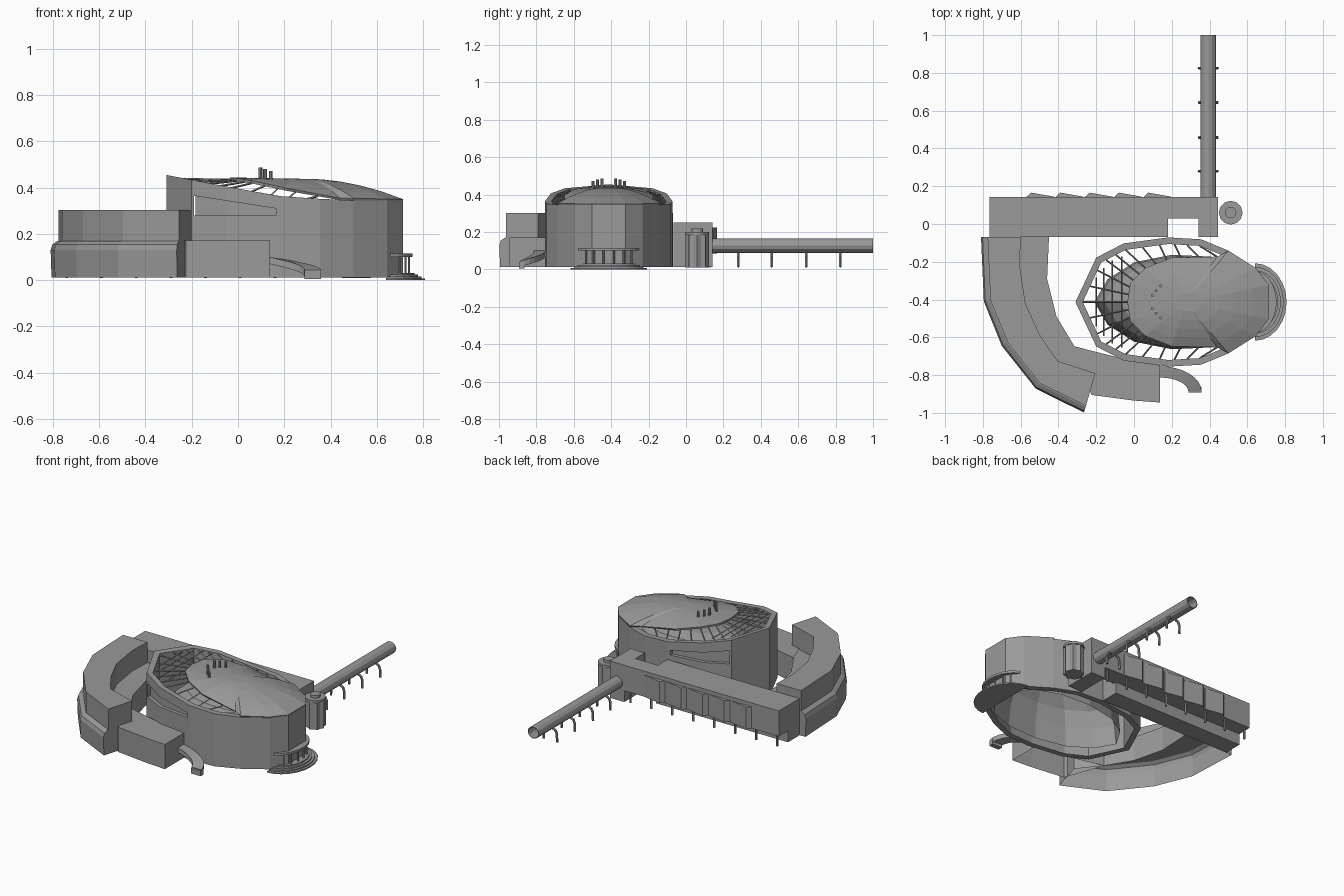
import bpy, bmesh, math
from mathutils import Vector

if "Cube" in bpy.data.objects:
    bpy.data.objects.remove(bpy.data.objects["Cube"])

grey = bpy.data.materials.new("concrete_grey")
grey.use_nodes = True
grey.diffuse_color = (0.32, 0.32, 0.32, 1)
grey.node_tree.nodes["Principled BSDF"].inputs["Base Color"].default_value = (0.32, 0.32, 0.32, 1)


def finish(name, bm):
    bmesh.ops.recalc_face_normals(bm, faces=bm.faces[:])
    mesh = bpy.data.meshes.new(name)
    bm.to_mesh(mesh)
    bm.free()
    mesh.materials.append(grey)
    obj = bpy.data.objects.new(name, mesh)
    bpy.context.collection.objects.link(obj)
    return obj


def loft(name, rings, bottom=True, top=True, wrap=False, closed=True):
    """Skin a list of equal-length point rings."""
    bm = bmesh.new()
    rows = [[bm.verts.new(p) for p in ring] for ring in rings]
    pairs = list(zip(rows, rows[1:] + rows[:1])) if wrap else list(zip(rows, rows[1:]))
    n = len(rows[0])
    for a, b in pairs:
        for i in range(n if closed else n - 1):
            j = (i + 1) % n
            bm.faces.new((a[i], a[j], b[j], b[i]))
    if not wrap and closed:
        if bottom:
            bm.faces.new(rows[0])
        if top:
            bm.faces.new(rows[-1])
    return finish(name, bm)


def flat(poly, z):
    return [(x, y, z) for x, y in poly]


def prism(name, poly, z0, z1, bottom=True):
    return loft(name, [flat(poly, z0), flat(poly, z1)], bottom=bottom)


def box(name, x0, x1, y0, y1, z0, z1):
    return prism(name, [(x0, y0), (x1, y0), (x1, y1), (x0, y1)], z0, z1)


def poles(name, segments, r, sides=6):
    """Thin rods between point pairs, in one mesh."""
    bm = bmesh.new()
    for p, q in segments:
        p, q = Vector(p), Vector(q)
        m = (q - p).to_track_quat('Z', 'Y').to_matrix().to_4x4()
        m.translation = (p + q) / 2
        bmesh.ops.create_cone(bm, cap_ends=True, segments=sides, radius1=r, radius2=r,
                              depth=(q - p).length, matrix=m)
    return finish(name, bm)


def inset(poly, d):
    """Mitred inward offset of a counter-clockwise polygon."""
    out = []
    for i, p in enumerate(poly):
        a, b, c = (Vector(v) for v in (poly[i - 1], p, poly[(i + 1) % len(poly)]))
        u, v = (b - a).normalized(), (c - b).normalized()
        nu, nv = Vector((-u.y, u.x)), Vector((-v.y, v.x))
        out.append(tuple(b + (nu + nv) * d / (1 + nu.dot(nv))))
    return out


def interp(x, table):
    for (x0, z0), (x1, z1) in zip(table, table[1:]):
        if x <= x1:
            return z0 + (z1 - z0) * (max(x, x0) - x0) / (x1 - x0)
    return table[-1][1]


def ellipse(cx, cy, rx, ry, n, a0=0.0, a1=360.0):
    step = (a1 - a0) / (n if a1 - a0 == 360 else n - 1)
    return [(cx + rx * math.cos(math.radians(a0 + i * step)),
             cy + ry * math.sin(math.radians(a0 + i * step))) for i in range(n)]


# ---- hall: oval drum, symmetric about its long axis ----
CY = -0.413
wall_half = [(-.31, 0), (-.2, .235), (-.055, .31), (.18, .342), (.355, .332), (.5, .272), (.645, .18), (.714, .09)]
roof_half = [(-.035, 0), (-.02, .1), (.06, .18), (.2, .235), (.44, .24), (.5, .272), (.645, .18), (.714, .09)]
core_half = [(-.21, 0), (-.14, .12), (0, .21), (.2, .25), (.41, .24), (.57, .18), (.66, .08)]
WALL_Z = [(-.31, .455), (.16, .365), (.45, .345), (.71, .345)]
EDGE_Z = [(-.035, .445), (.06, .43), (.2, .4), (.44, .355), (.71, .35)]


def full(half):
    return [(x, CY - d) for x, d in half] + [(x, CY + d) for x, d in reversed(half) if d]


outer = full(wall_half)
inner = inset(outer, .035)


def rim(poly):
    return [(x, y, interp(x, WALL_Z)) for x, y in poly]


drum = loft("hall_wall", [flat(outer, .012), rim(outer), rim(inner), flat(inner, .012)], wrap=True)

# wedge windows cut in both long sides, with glazing set back
for side in (-1, 1):
    wedge = [(-.19, .28), (.165, .28), (.165, .31), (-.19, .365)]
    cutter = loft("window_cutter", [[(x, CY + side * d, z) for x, z in wedge] for d in (.15, .45)])
    mod = drum.modifiers.new("window", 'BOOLEAN')
    mod.operation, mod.object, mod.solver = 'DIFFERENCE', cutter, 'EXACT'
    bpy.context.view_layer.objects.active = drum
    bpy.ops.object.modifier_apply(modifier=mod.name)
    bpy.data.objects.remove(cutter)
glass = inset(outer, .022)
for name, idx in (("right_window_glass", range(1, 5)), ("left_window_glass", range(-4, 0))):
    strip = [glass[i] for i in idx]
    loft(name, [flat(strip, .27), [(x, y, interp(x, WALL_Z) - .03) for x, y in strip]], closed=False)

# inner auditorium shell, open below
core = full(core_half)
loft("auditorium_shell",
     [[(.25 + (x - .25) * s, CY + (y - CY) * s, z) for x, y in core]
      for s, z in ((1, .015), (.97, .14), (.88, .24), (.7, .31), (.4, .33))], bottom=False)

# shallow domed roof
roof = full(roof_half)


def roof_point(x, y, s):
    e = interp(x, EDGE_Z)
    return (.27 + (x - .27) * s, CY + (y - CY) * s, e + (.44 - e) * (1 - s ** 2))


dome = loft("roof_dome", [[roof_point(x, y, s) for x, y in roof] for s in (1, .8, .6, .4, .2)], bottom=False)
dome.modifiers.new("thickness", 'SOLIDIFY').thickness = .012

# rafters between rim and dome, and straight purlins across the blunt end
rim_in = rim(inner)


def rafter(t, side):
    i = min(int(t), 6)
    k = (i, i + 1) if side < 0 else ((-i) % len(outer), -i - 1)
    a = Vector(rim_in[k[0]]).lerp(Vector(rim_in[k[1]]), t - i)
    b = Vector(roof_point(*roof[k[0]], 1)).lerp(Vector(roof_point(*roof[k[1]], 1)), t - i)
    drop = Vector((0, 0, .01))
    return a - drop, b - drop


poles("roof_rafters", [rafter(n * .4, side) for side in (-1, 1) for n in range(11)], .0045, 4)
poles("roof_purlins", [((x, CY - d, z), (x, CY + d, z)) for x, d, z in
                       ((-.2, .13, .427), (-.16, .18, .425), (-.115, .22, .42), (-.065, .24, .41))], .003, 4)
poles("roof_vents", [((x, CY + s * d, .42), (x, CY + s * d, z))
                     for x, d, z in ((.142, .085, .473), (.117, .06, .48), (.097, .035, .487)) for s in (-1, 1)],
      .008, 8)

# entrance: curved steps, canopy and columns
for i in range(4):
    r = 1 - .09 * i
    prism(f"entrance_step_{i + 1}", ellipse(.64, CY, .168 * r, .205 * r, 13, -90, 90), .008 * i, .008 * (i + 1))
prism("entrance_canopy", ellipse(.635, CY, .12, .165, 13, -90, 90), .1, .115)
poles("entrance_columns", [((x, y, .03), (x, y, .102)) for x, y in ellipse(.635, CY, .105, .15, 8, -75, 75)], .005)

# ---- curved wing, open below: rounded lower storey and narrower upper storey ----
arc = [(-.81, -.07), (-.795, -.41), (-.7, -.645), (-.52, -.872), (-.265, -.998)]
back = [(-.205, -.79), (-.315, -.648), (-.41, -.49), (-.46, -.29), (-.45, -.07)]


def stepped(d):
    moved = inset(arc + back, d)[:len(arc)]
    moved[0] = (arc[0][0] + d, arc[0][1])
    moved[-1] = (arc[-1][0] + d * .3, arc[-1][1] + d)
    return moved


loft("wing_lower_storey", [flat(stepped(d) + back, z)
                           for d, z in ((.004, .012), (0, .13), (.008, .155), (.03, .17))], bottom=False)
crease = [(-.205, -.79), (-.405, -.725), (-.5, -.585), (-.575, -.42), (-.605, -.22), (-.6, -.07)]
prism("wing_upper_storey", stepped(.035) + crease, .165, .303)
prism("front_low_block", [(-.315, -.648), (-.225, -.905), (0, -.935), (.138, -.945), (.138, -.748), (0, -.728)],
      .012, .172, bottom=False)

# curved ramp coming down from the low block
rows = []
for n in range(9):
    a = math.radians(90 - 90 * n / 8)
    top = .1 - .055 * n / 8
    ring = []
    for rx, ry, z in ((.22, .135, top), (.15, .075, top), (.15, .075, top - .03), (.22, .135, top - .03)):
        ring.append((.138 + rx * math.cos(a), -.888 + ry * math.sin(a), z))
    rows.append(ring)
loft("curved_ramp", rows)
box("ramp_foot", .288, .358, -.893, -.863, .005, .04)

# ---- straight rear bar, upper storey overhanging a row of columns ----
box("bar_upper_storey", -.765, .18, -.068, .143, .085, .25)
box("bar_lower_storey", -.765, .18, -.068, .05, .012, .09)
box("bar_link", .18, .345, .03, .143, .085, .25)
box("bar_end_block", .342, .445, -.068, .143, .012, .25)
for i in range(5):
    x = -.575 + .155 * i
    prism(f"sawtooth_bay_{i + 1}", [(x, .138), (x + .155, .138), (x + .15, .145), (x + .03, .166)], .085, .225)
poles("bar_columns", [((-.74 + .15 * i, .125, .01), (-.74 + .15 * i, .125, .09)) for i in range(8)], .007)

# ---- footbridge tube on bent legs ----
profile = ellipse(.393, .127, .04, .038, 12)
inside = ellipse(.393, .127, .036, .034, 12)
loft("footbridge_tube", [[(x, y, z) for x, z in p]
                         for p, y in ((profile, .14), (profile, 1), (inside, 1), (inside, .14))], wrap=True)
legs = []
for y in (.28, .458, .643, .825):
    for s in (-1, 1):
        path = [(.393 + s * dx, y, z) for dx, z in ((.02, .092), (.037, .085), (.046, .065), (.048, .012))]
        legs += list(zip(path, path[1:]))
poles("footbridge_legs", legs, .008)

# ---- fluted stair tower ----
flutes = [(.512 + r * math.cos(a), .06 + r * math.sin(a))
          for a, r in ((math.pi * i / 8, (.062, .052)[i % 2]) for i in range(16))]
prism("tower_body", flutes, .01, .185)
for name, r, z0, z1 in (("tower_cap", .063, .185, .2), ("tower_knob", .03, .2, .218)):
    prism(name, ellipse(.512, .06, r, r, 12), z0, z1)
